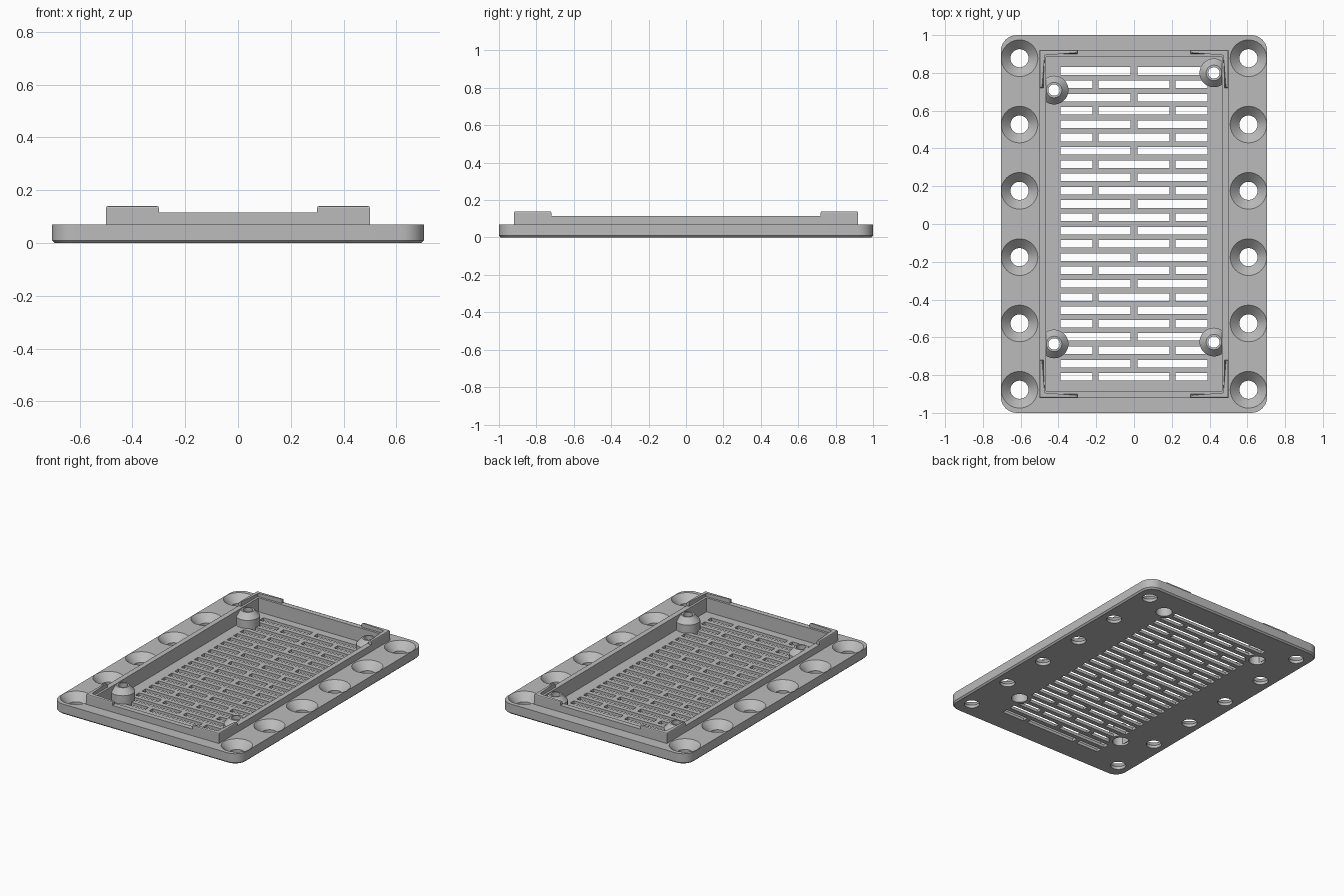
import bpy, bmesh, math

if "Cube" in bpy.data.objects:
    bpy.data.objects.remove(bpy.data.objects["Cube"], do_unlink=True)

grey = bpy.data.materials.new("plain_grey")
grey.use_nodes = True
grey.diffuse_color = (0.5, 0.5, 0.5, 1)
grey.node_tree.nodes["Principled BSDF"].inputs["Base Color"].default_value = (0.5, 0.5, 0.5, 1)

FLOOR, DECK, RIM, TAB = 0.02, 0.07, 0.115, 0.14
X, Y, T = 0.5, 0.92, 0.035                      # rim outer half sizes and thickness
POSTS = [(-0.423, 0.709), (0.423, 0.8), (-0.423, -0.635), (0.423, -0.625)]


def finish(bm, name):
    bmesh.ops.recalc_face_normals(bm, faces=bm.faces)
    mesh = bpy.data.meshes.new(name)
    bm.to_mesh(mesh)
    bm.free()
    mesh.materials.append(grey)
    obj = bpy.data.objects.new(name, mesh)
    bpy.context.collection.objects.link(obj)
    return obj


def loft(bm, rings, closed=False):
    """Skin equal-length rings; cap the ends, or join last to first."""
    vs = [[bm.verts.new(p) for p in r] for r in rings]
    n = len(vs[0])
    pairs = list(zip(vs, vs[1:])) + ([(vs[-1], vs[0])] if closed else [])
    for a, b in pairs:
        for i in range(n):
            j = (i + 1) % n
            bm.faces.new((a[i], a[j], b[j], b[i]))
    if not closed:
        bm.faces.new(vs[0][::-1])
        bm.faces.new(vs[-1])


def lathe(bm, x, y, profile, closed=False, n=40):
    loft(bm, [[(x + r * math.cos(math.tau * i / n), y + r * math.sin(math.tau * i / n), z)
               for i in range(n)] for r, z in profile], closed)


def box(bm, x0, x1, y0, y1, z0, z1):
    loft(bm, [[(x0, y0, z), (x1, y0, z), (x1, y1, z), (x0, y1, z)] for z in (z0, z1)])


def rounded(hx, hy, r, z, n=8):
    pts = []
    for q, (sx, sy) in enumerate([(1, 1), (-1, 1), (-1, -1), (1, -1)]):
        for i in range(n + 1):
            a = math.pi / 2 * (q + i / n)
            pts.append((sx * (hx - r) + r * math.cos(a), sy * (hy - r) + r * math.sin(a), z))
    return pts


def cut(obj, bm):
    cutter = finish(bm, "cutter")
    cutter.hide_render = True
    mod = obj.modifiers.new("cut", "BOOLEAN")
    mod.operation, mod.solver, mod.object = "DIFFERENCE", "EXACT", cutter
    bpy.context.view_layer.objects.active = obj
    bpy.ops.object.modifier_apply(modifier=mod.name)
    bpy.data.objects.remove(cutter, do_unlink=True)


def smooth(obj):
    bpy.ops.object.select_all(action="DESELECT")
    obj.select_set(True)
    bpy.context.view_layer.objects.active = obj
    bpy.ops.object.shade_smooth_by_angle(angle=math.radians(25))


# Base plate with a chamfered bottom edge
bm = bmesh.new()
loft(bm, [rounded(0.695, 0.99, 0.075, 0), rounded(0.705, 1, 0.085, 0.01),
          rounded(0.705, 1, 0.085, DECK)])
plate = finish(bm, "base_plate")

# Sunken pocket, its edge hidden inside the rim
bm = bmesh.new()
box(bm, -X + T / 2, X - T / 2, -Y + T / 2, Y - T / 2, FLOOR, 0.2)
cut(plate, bm)

# Vent slots in a brick pattern
bm = bmesh.new()
for row in range(24):
    y = 0.81 - row * 0.0704
    spans = [(-0.39, -0.018), (0.018, 0.39)]
    if row % 2:
        spans = [(-0.39, -0.22), (-0.188, 0.188), (0.22, 0.39)]
    for x0, x1 in spans:
        box(bm, x0, x1, y - 0.02, y + 0.02, -0.05, 0.05)
cut(plate, bm)

# Countersunk screw holes and openings for the posts
bm = bmesh.new()
for sx in (-1, 1):
    for i in range(6):
        lathe(bm, sx * 0.606, (i - 2.5) * 0.351,
              [(0.048, -0.05), (0.048, 0.02), (0.097, DECK), (0.097, 0.1)])
for x, y in POSTS:
    lathe(bm, x, y, [(0.0755, -0.05), (0.0755, 0.05)])
cut(plate, bm)
smooth(plate)

# Rim wall around the pocket
bm = bmesh.new()
loft(bm, [[(sx * (X - d), sy * (Y - d), z) for sx, sy in ((1, 1), (-1, 1), (-1, -1), (1, -1))]
          for d, z in ((0, 0.03), (0, RIM), (T, RIM), (T, 0.01))], closed=True)
finish(bm, "rim_wall")

# Raised L-shaped tabs on the rim corners
for sx, side in ((-1, "right"), (1, "left")):
    for sy, end in ((-1, "front"), (1, "back")):
        outline = [(X, Y), (X - 0.2, Y), (X - 0.2, Y - 0.02), (X - 0.02, Y - 0.02),
                   (X - 0.02, Y - 0.2), (X, Y - 0.2)]
        bm = bmesh.new()
        loft(bm, [[(sx * x, sy * y, z) for x, y in outline] for z in (RIM, TAB)])
        top = [e for e in bm.edges if all(v.co.z > TAB - 0.001 for v in e.verts)]
        bmesh.ops.bevel(bm, geom=top, offset=0.007, segments=2, affect="EDGES", profile=0.5)
        finish(bm, f"{end}_{side}_corner_tab")

# Hollow mounting posts with conical tops and a counterbore below
for i, (x, y) in enumerate(POSTS):
    bm = bmesh.new()
    lathe(bm, x, y, [(0.052, 0), (0.052, 0.06), (0.03, 0.06), (0.03, 0.113),
                     (0.041, 0.113), (0.076, 0.075), (0.076, 0)], closed=True)
    smooth(finish(bm, f"mounting_post_{i + 1}"))
